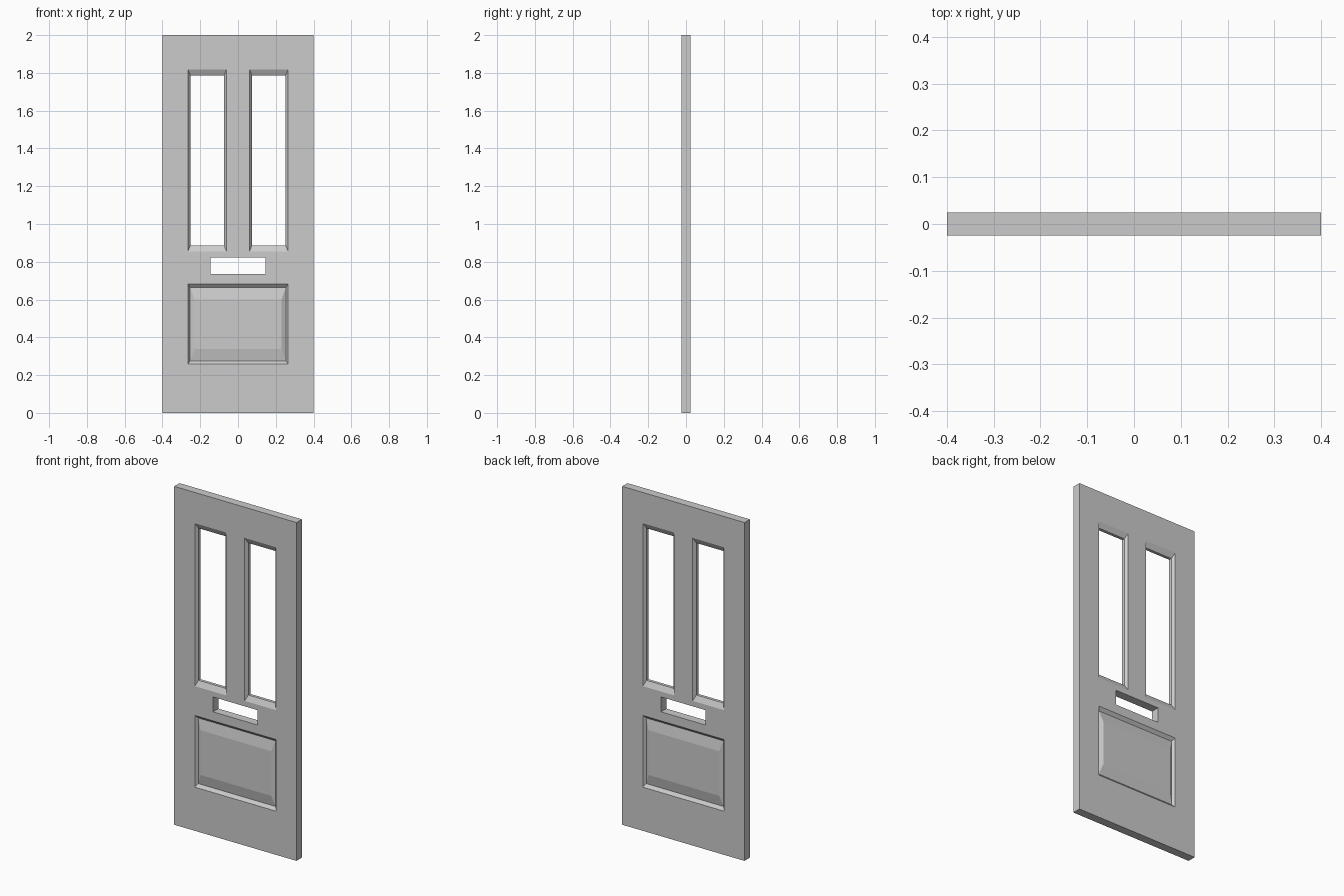
import bpy, bmesh

if "Cube" in bpy.data.objects:
    bpy.data.objects.remove(bpy.data.objects["Cube"])

HALF_W, HEIGHT, HALF_T = 0.4, 2.0, 0.025


def ring(bm, rect, y, dx=0.0, dz=0.0):
    """Closed rectangular loop in the xz plane, inset by dx and dz."""
    x0, x1, z0, z1 = rect
    x0, x1, z0, z1 = x0 + dx, x1 - dx, z0 + dz, z1 - dz
    vs = [bm.verts.new((x, y, z)) for x, z in ((x0, z0), (x1, z0), (x1, z1), (x0, z1))]
    return vs


def edges_of(bm, vs):
    return [bm.edges.new((vs[i], vs[(i + 1) % 4])) for i in range(4)]


def bridge(bm, a, b):
    for i in range(4):
        j = (i + 1) % 4
        bm.faces.new((a[i], a[j], b[j], b[i]))


def finish(bm, name):
    """Orient the front half outward and mirror it to the back."""
    bmesh.ops.recalc_face_normals(bm, faces=bm.faces)
    bm.normal_update()
    front = min(bm.faces, key=lambda f: (f.calc_center_median().y, -f.calc_area()))
    if front.normal.y > 0:
        bmesh.ops.reverse_faces(bm, faces=bm.faces)
    mesh = bpy.data.meshes.new(name)
    bm.to_mesh(mesh)
    bm.free()
    obj = bpy.data.objects.new(name, mesh)
    bpy.context.collection.objects.link(obj)
    mod = obj.modifiers.new("front_to_back", 'MIRROR')
    mod.use_axis = (False, True, False)
    mod.use_clip = True
    return obj


# Openings: rectangle, side inset, top/bottom inset, moulding depth
panel = (-0.265, 0.265, 0.258, 0.682)
openings = [
    ((-0.265, -0.061, 0.855, 1.818), 0.013, 0.032, 0.016),   # left window
    ((0.061, 0.265, 0.855, 1.818), 0.013, 0.032, 0.016),     # right window
    ((-0.146, 0.146, 0.735, 0.823), 0.0, 0.0, 0.0),          # letter slot
    (panel, 0.012, 0.018, 0.016),                            # lower panel
]

# Door leaf: front face with holes, moulded reveals and outer edge
bm = bmesh.new()
outer = ring(bm, (-HALF_W, HALF_W, 0, HEIGHT), -HALF_T)
rims = [ring(bm, o[0], -HALF_T) for o in openings]
edges = [e for vs in [outer] + rims for e in edges_of(bm, vs)]
bmesh.ops.triangle_fill(bm, edges=edges, use_beauty=True, normal=(0, -1, 0))
bridge(bm, outer, ring(bm, (-HALF_W, HALF_W, 0, HEIGHT), 0))
for rim, (rect, dx, dz, depth) in zip(rims, openings):
    last = rim
    if depth:
        last = ring(bm, rect, -HALF_T + depth, dx, dz)
        bridge(bm, rim, last)
    bridge(bm, last, ring(bm, rect, 0, dx, dz))
finish(bm, "door_leaf")

# Raised panel: sloping border up to a flat field
bm = bmesh.new()
rim = ring(bm, panel, -0.009, 0.012, 0.018)
field = ring(bm, panel, -0.021, 0.034, 0.08)
bridge(bm, rim, ring(bm, panel, 0, 0.012, 0.018))
bridge(bm, rim, field)
bm.faces.new(field)
finish(bm, "raised_panel")
